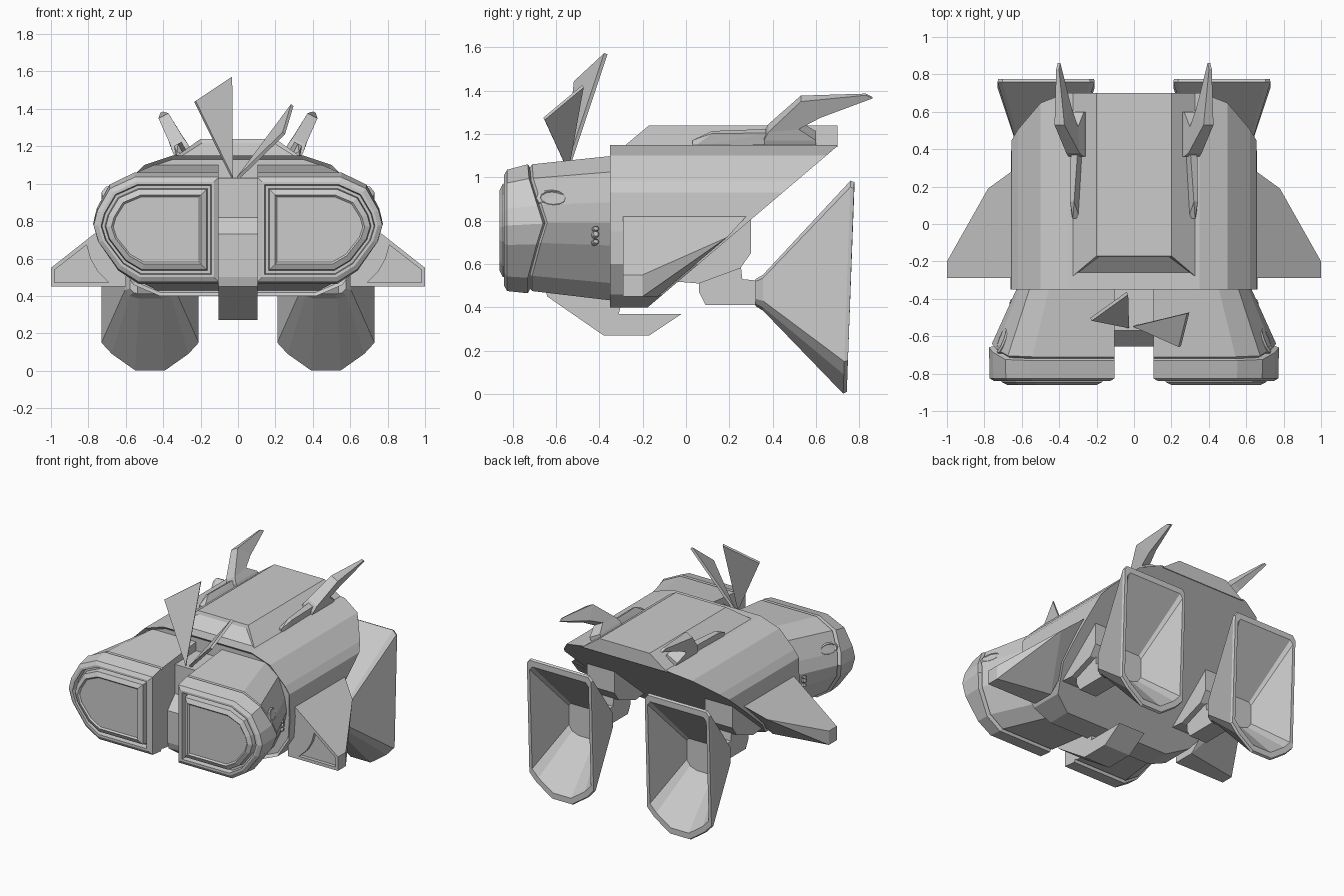
import bpy, bmesh, math
from mathutils import Vector

if "Cube" in bpy.data.objects:
    bpy.data.objects.remove(bpy.data.objects["Cube"])


def finish(bm, name, mirror=False):
    bmesh.ops.recalc_face_normals(bm, faces=bm.faces)
    me = bpy.data.meshes.new(name)
    bm.to_mesh(me)
    bm.free()
    ob = bpy.data.objects.new(name, me)
    bpy.context.collection.objects.link(ob)
    if mirror:
        ob.modifiers.new("mirror", 'MIRROR')
    return ob


def loft(rings):
    """Skin a list of equal-length point rings and cap both ends."""
    bm = bmesh.new()
    vs = [[bm.verts.new(p) for p in r] for r in rings]
    n = len(rings[0])
    for a, b in zip(vs, vs[1:]):
        for i in range(n):
            bm.faces.new((a[i], a[(i + 1) % n], b[(i + 1) % n], b[i]))
    bm.faces.new(vs[0])
    bm.faces.new(vs[-1])
    bmesh.ops.recalc_face_normals(bm, faces=bm.faces)
    return bm


def hull(points):
    bm = bmesh.new()
    for p in points:
        bm.verts.new(p)
    bmesh.ops.convex_hull(bm, input=bm.verts)
    bmesh.ops.dissolve_limit(bm, angle_limit=0.03, verts=bm.verts, edges=bm.edges)
    bmesh.ops.recalc_face_normals(bm, faces=bm.faces)
    return bm


def side_prism(profile, x0, x1):
    """Extrude a (y, z) profile across x."""
    return loft([[(x, y, z) for y, z in profile] for x in (x0, x1)])


# main hull: faceted section, sliced diagonally underneath
half = [(0.35, 1.15), (0.5, 1.10), (0.62, 0.98), (0.655, 0.93), (0.66, 0.75),
        (0.65, 0.6), (0.56, 0.46), (0.42, 0.40)]
section = half + [(-x, z) for x, z in reversed(half)]
bm = loft([[(x, y, z) for x, z in section] for y in (-0.35, 0.7)])
bmesh.ops.bisect_plane(bm, geom=bm.verts[:] + bm.edges[:] + bm.faces[:],
                       plane_co=(0, 0.7, 1.145), plane_no=(0, 0.34, -0.4), clear_outer=True)
bmesh.ops.holes_fill(bm, edges=[e for e in bm.edges if e.is_boundary])
bmesh.ops.recalc_face_normals(bm, faces=bm.faces)
front = [f for f in bm.faces if f.normal.y < -0.9]
bmesh.ops.inset_region(bm, faces=front, thickness=0.02, depth=-0.02)
finish(bm, "main_hull")

# raised roof with an inset windscreen
bm = hull([(s * x, y, z) for s in (-1, 1) for x, y, z in
           ((0.34, -0.29, 1.14), (0.2, -0.17, 1.24), (0.2, 0.7, 1.24), (0.34, 0.7, 1.14))])
screen = [f for f in bm.faces if f.normal.y < -0.3]
bmesh.ops.inset_individual(bm, faces=screen, thickness=0.022, depth=-0.012)
finish(bm, "roof")

# front pods: D-shaped rings, with chevron seam and framed lens
D = [(0, 1), (.67, 1), (.87, .89), (.97, .68), (1, .54), (.96, .38), (.8, .12), (.64, 0), (0, 0)]


def pod_ring(y, xo, zb, zt, d=0.0, bulge=0.0, xi=0.103):
    xi, xo, zb, zt = xi + d, xo - d, zb + d, zt - d
    ring = []
    for t, s in D:
        k = max(0, 1 - abs(s - .54) / .38) if t > .7 else 0
        ring.append((xi + t * (xo - xi), y + bulge * k, zb + s * (zt - zb)))
    return ring


rim = (0.772, 0.475, 1.035)
finish(loft([
    pod_ring(-0.33, 0.62, 0.43, 1.10),
    pod_ring(-0.71, 0.76, 0.475, 1.06, bulge=0.07),
    pod_ring(-0.72, 0.748, 0.485, 1.045, bulge=0.07),
    pod_ring(-0.73, 0.775, 0.465, 1.06, bulge=0.07),
    pod_ring(-0.825, *rim),
    pod_ring(-0.84, *rim, d=0.025),
    pod_ring(-0.84, *rim, d=0.04),
    pod_ring(-0.80, *rim, d=0.045),
    pod_ring(-0.80, *rim, d=0.06),
    pod_ring(-0.845, *rim, d=0.065),
    pod_ring(-0.86, *rim, d=0.095),
    pod_ring(-0.85, *rim, d=0.105)]), "front_pod", True)

# oval lamps and rivets on the pod flanks
bm = bmesh.new()
normal = Vector((1, 0.38, 0.4)).normalized()
for x, y, z, r, q in ((.695, -.62, .9, .078, .042), (.632, -.44, .845, .04, .024),
                      (.645, -.42, .76, .017, .012), (.645, -.42, .735, .017, .016),
                      (.642, -.42, .70, .017, .012)):
    across = Vector((-0.38, 1, 0)).normalized()
    up = normal.cross(across)
    if up.z < 0:
        up = -up
    rings = []
    for h, k in ((-0.03, 1), (0.008, 1), (0.016, .8), (0.012, .7)):
        rings.append([bm.verts.new(Vector((x, y, z)) + normal * h
                      + across * (r * k * math.cos(a * math.tau / 12))
                      + up * (q * k * math.sin(a * math.tau / 12))) for a in range(12)])
    for a, b in zip(rings, rings[1:]):
        for i in range(12):
            bm.faces.new((a[i], a[(i + 1) % 12], b[(i + 1) % 12], b[i]))
    bm.faces.new(rings[0])
    bm.faces.new(rings[-1])
finish(bm, "flank_lamps", True)

# centre bridge and keel hook
finish(side_prism([(-.2, 1.04), (-.57, 1.03), (-.57, .82), (-.655, .73), (-.655, .5), (-.64, .45),
                   (-.38, .27), (-.17, .27), (-.02, .37), (-.31, .37), (-.29, .45), (-.2, .45)],
                  -0.105, 0.105), "bridge_and_keel")

# side wings with a recessed front panel
wing = finish(hull([(.6, -.29, .865), (.6, -.29, .45), (1, -.29, .55), (1, -.29, .45),
                    (1, -.2, .55), (1, -.2, .45), (.78, .19, .723), (.6, .32, .865),
                    (.6, -.13, .45)]), "side_wing")
panel = [(.98, .54), (.81, .672), (.79, .6), (.75, .53), (.69, .472), (.98, .472)]
cutter = finish(loft([[(x, y, z) for x, z in panel] for y in (-0.32, -0.265)]), "panel_cutter")
cutter.hide_render = True
cutter.hide_viewport = True
cut = wing.modifiers.new("panel", 'BOOLEAN')
cut.operation = 'DIFFERENCE'
cut.object = cutter
wing.modifiers.new("mirror", 'MIRROR')

# engine pylons and joints
finish(side_prism([(.3, .815), (.3, .65), (.25, .58), (.06, .51), (-.06, .52), (-.06, .75)],
                  0.36, 0.58), "engine_pylon", True)
finish(side_prism([(.06, .6), (.06, .47), (.09, .41), (.36, .41), (.36, .52), (.26, .53), (.25, .62)],
                  0.40, 0.54), "engine_joint", True)

# flared hollow nozzles
big = [(.235, .985), (.26, .955), (.26, .15), (.205, .09), (.08, .002)]
small = [(.12, .55), (.135, .535), (.135, .43), (.11, .40), (.06, .385)]


def nozzle_ring(prof, y, tilt=0.0, k=1.0):
    full = prof + [(-x, z) for x, z in reversed(prof)]
    mid = (prof[0][1] + prof[-1][1]) / 2
    return [(0.47 + x * k, y + tilt * z, mid + (z - mid) * k) for x, z in full]


neck = [(x * .8, .47 + (z - .47) * .75) for x, z in small]
finish(loft([nozzle_ring(neck, .32), nozzle_ring(small, .355), nozzle_ring(big, .725, .035),
             nozzle_ring(big, .742, .035, .985), nozzle_ring(big, .742, .035, .90),
             nozzle_ring([(x * 1.05, .47 + (z - .47) * 1.3) for x, z in small], .46)]),
       "engine_nozzle", True)

# swept horns on rails, leaning outward from the roof slope
def horn_point(y, h, w):
    return (0.295 + 0.46 * h + 0.88 * w, y, 1.165 + 0.88 * h - 0.46 * w)


stations = [(.36, -.03, .60, -.03, .047), (.36, .03, .60, .03, .047), (.38, .07, .52, .085, .04),
            (.53, .225, .62, .14, .03), (.83, .247, .86, .23, .008)]
finish(loft([[horn_point(fy, fh, -w), horn_point(fy, fh, w), horn_point(ry, rh, w),
              horn_point(ry, rh, -w)] for fy, fh, ry, rh, w in stations]), "horn", True)
finish(hull([horn_point(y, h, w) for y, h, w in
             ((.03, -.01, .0), (.03, -.01, .045), (.03, .02, .025), (.12, .055, .0), (.12, .055, .025),
              (.37, .055, -.02), (.37, .055, .02), (.37, -.03, -.025), (.37, -.03, .04))]),
       "horn_rail", True)

# two flat antenna blades
for name, tri in (("antenna_left", [(-.03, -.55, 1.03), (-.23, -.51, 1.44), (-.035, -.37, 1.57)]),
                  ("antenna_right", [(0, -.545, 1.03), (.29, -.475, 1.42), (.245, -.655, 1.27)])):
    bm = bmesh.new()
    bm.faces.new([bm.verts.new(p) for p in tri])
    blade = finish(bm, name)
    sol = blade.modifiers.new("thickness", 'SOLIDIFY')
    sol.thickness = 0.018
    sol.offset = 0
